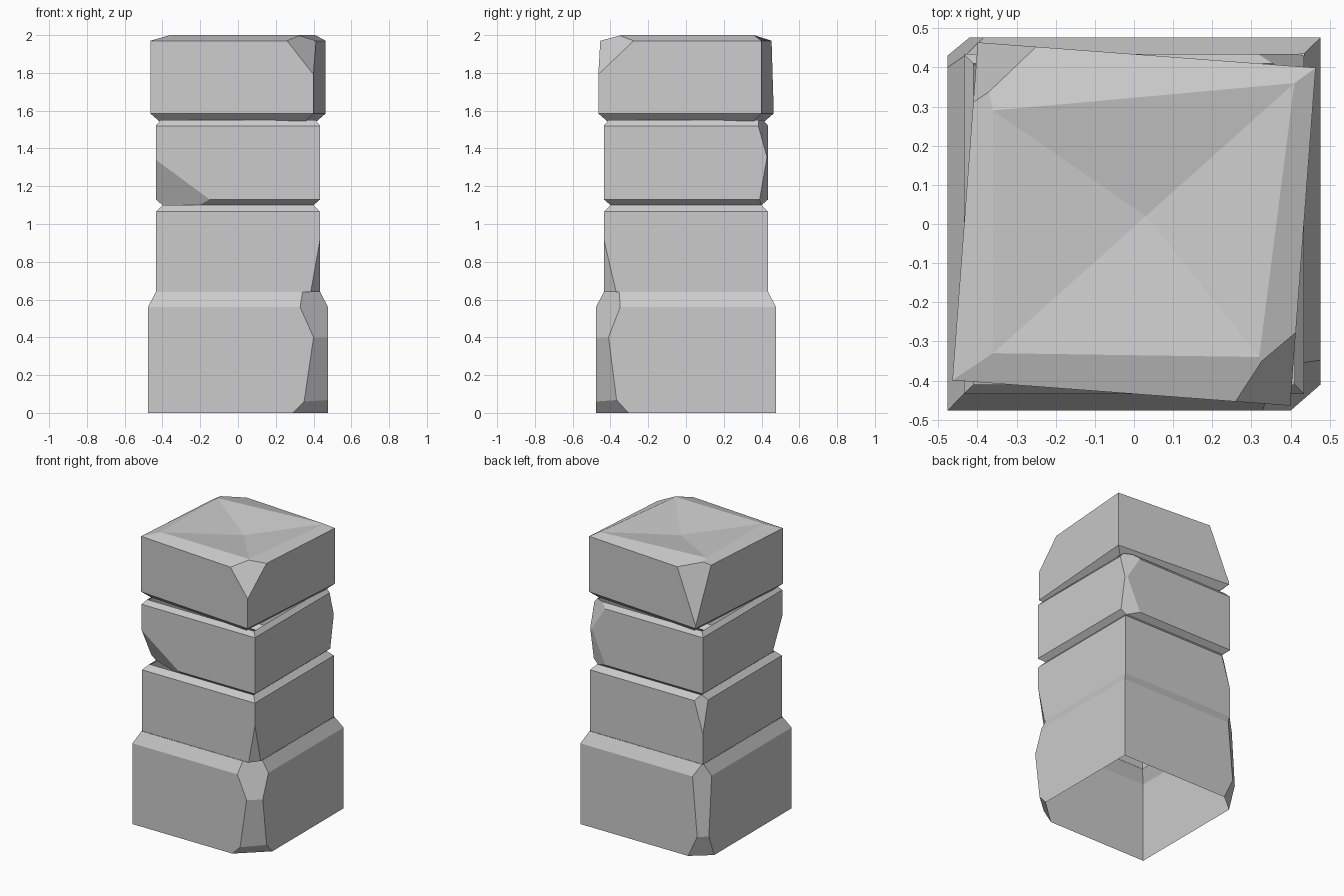
import bpy, bmesh
from math import radians
from mathutils import Vector, Matrix

cube = bpy.data.objects.get("Cube")
if cube:
    bpy.data.objects.remove(cube, do_unlink=True)

GREY = (0.6, 0.6, 0.6, 1.0)
stone = bpy.data.materials.new("stone_grey")
stone.diffuse_color = GREY
stone.use_nodes = True
stone.node_tree.nodes["Principled BSDF"].inputs["Base Color"].default_value = GREY

SIGNS = ((-1, -1), (1, -1), (1, 1), (-1, 1))


def chip(bm, centre, points):
    """Slice a corner off along the plane through three points and fill the cut."""
    a, b, c = (Vector(p) for p in points)
    normal = (b - a).cross(c - a).normalized()
    if normal.dot(centre - a) > 0:
        normal.negate()
    cut = bmesh.ops.bisect_plane(bm, geom=bm.verts[:] + bm.edges[:] + bm.faces[:],
                                 plane_co=a, plane_no=normal, clear_outer=True)
    edges = [e for e in cut["geom_cut"] if isinstance(e, bmesh.types.BMEdge) and e.is_boundary]
    if edges:
        bmesh.ops.edgenet_fill(bm, edges=edges)


def block(name, profile, chips, turn=0, dish=None):
    """Square block lofted from (half width, height) rings, chipped, open inside."""
    bm = bmesh.new()
    spin = Matrix.Rotation(radians(turn), 3, "Z")
    rings = [[bm.verts.new(spin @ Vector((x * half, y * half, z))) for x, y in SIGNS]
             for half, z in profile]
    if dish:
        rings.append([bm.verts.new(p) for p in dish[0]])
    for low, high in zip(rings, rings[1:]):
        for i in range(4):
            j = (i + 1) % 4
            bm.faces.new((low[i], low[j], high[j], high[i]))
    bm.faces.new(rings[0][::-1])
    if dish:
        hub = bm.verts.new(dish[1])
        for i in range(4):
            bm.faces.new((rings[-1][i], rings[-1][(i + 1) % 4], hub))
    else:
        bm.faces.new(rings[-1])
    bottom, top = profile[0][1], profile[-1][1]
    centre = Vector((0, 0, (bottom + top) / 2))
    for points in chips:
        chip(bm, centre, points)
    bmesh.ops.recalc_face_normals(bm, faces=bm.faces[:])
    # Hidden caps between blocks are removed so the pillar is one hollow shell
    ends = [bottom] if dish else [bottom, top]
    caps = [f for f in bm.faces
            if any(all(abs(v.co.z - z) < 1e-4 for v in f.verts) for z in ends)]
    bmesh.ops.delete(bm, geom=caps, context="FACES")
    mesh = bpy.data.meshes.new(name)
    bm.to_mesh(mesh)
    bm.free()
    mesh.materials.append(stone)
    obj = bpy.data.objects.new(name, mesh)
    bpy.context.collection.objects.link(obj)
    return obj


# Wide base with a worn front corner and a worn back corner
block("base_block", [(.477, 0), (.477, .56), (.435, .64)], [
    ((.40, -.477, .40), (.477, -.41, .40), (.32, -.477, .58)),
    ((.40, -.477, .40), (.477, -.41, .40), (.35, -.477, .06)),
    ((.35, -.477, .06), (.477, -.36, .06), (.29, -.477, 0)),
    ((-.42, .477, .15), (-.477, .43, .15), (-.38, .477, .60)),
    ((-.42, .477, .15), (-.477, .43, .15), (-.35, .477, 0)),
])

# Lower shaft block
block("lower_block", [(.433, .64), (.433, 1.065), (.40, 1.10)], [
    ((.433, -.433, .91), (.385, -.433, .64), (.433, -.37, .64)),
    ((-.433, .433, .85), (-.36, .433, 1.09), (-.433, .37, 1.09)),
])

# Middle block, chipped at the front bottom and the back
block("middle_block", [(.40, 1.10), (.435, 1.13), (.435, 1.52), (.41, 1.55)], [
    ((-.435, -.435, 1.34), (-.15, -.435, 1.13), (-.435, -.33, 1.13)),
    ((.435, .435, 1.33), (.31, .435, 1.53), (.435, .38, 1.53)),
    ((.435, .435, 1.39), (.435, .39, 1.13), (.31, .435, 1.12)),
])

# Slightly turned capstone with a shallow dished top
rim = [(-.36, -.33, 2), (.32, -.34, 2), (.41, .36, 2), (-.36, .29, 2)]
block("cap_block", [(.39, 1.545), (.433, 1.585), (.433, 1.97)], [
    ((.25, -.455, 1.98), (.40, -.465, 1.79), (.42, -.26, 1.98)),
    ((-.41, .30, 2), (-.24, .45, 2), (-.40, .465, 1.60)),
], turn=-4.3, dish=(rim, (.03, .02, 1.95)))
